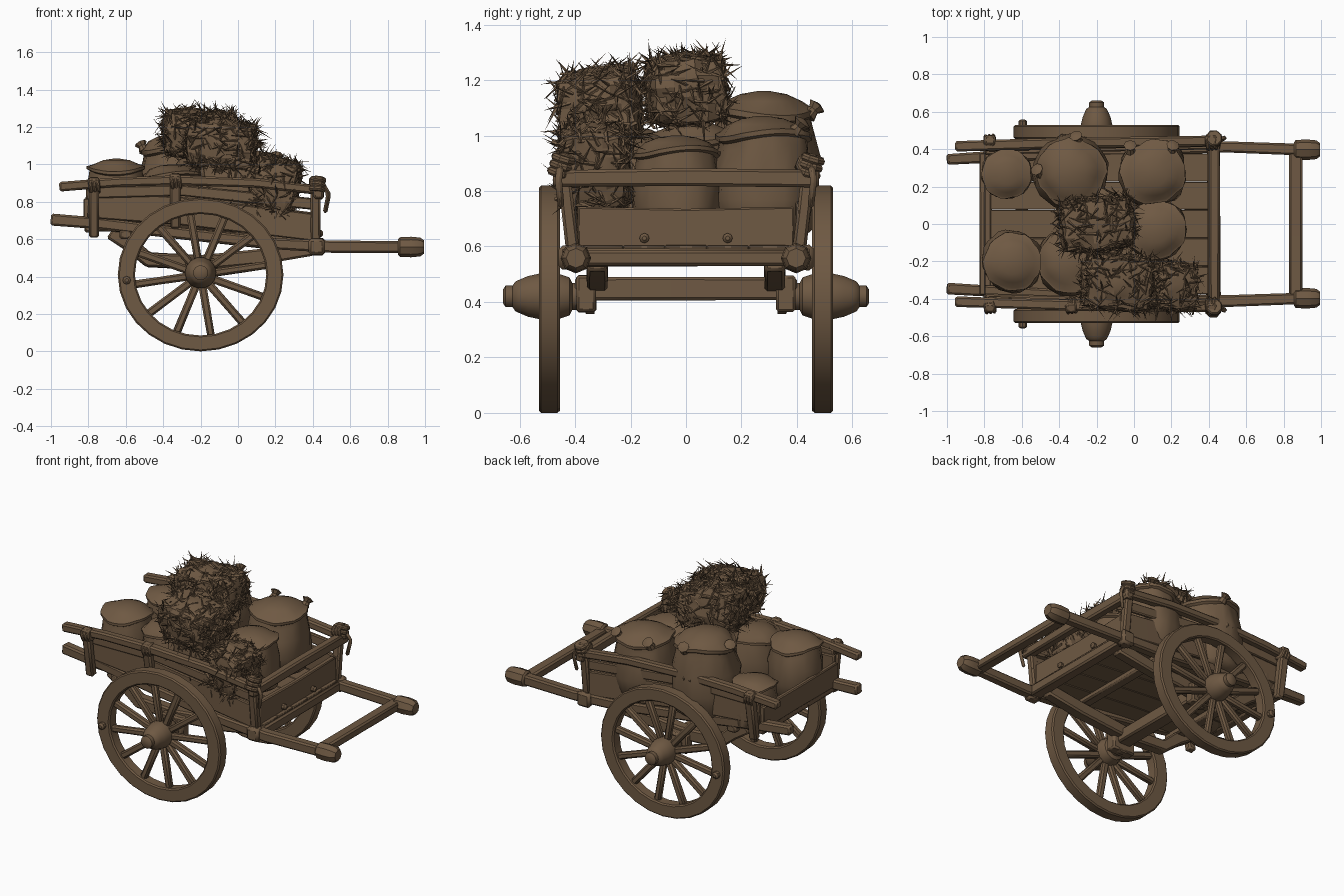
import bpy, bmesh, math, random
from mathutils import Vector, Matrix, Euler, noise

random.seed(4)
if "Cube" in bpy.data.objects:
    bpy.data.objects.remove(bpy.data.objects["Cube"])

BROWN = (0.158, 0.1, 0.056, 1)
mat = bpy.data.materials.new("weathered brown")
mat.use_nodes = True
mat.diffuse_color = BROWN
bsdf = mat.node_tree.nodes["Principled BSDF"]
bsdf.inputs["Base Color"].default_value = BROWN
bsdf.inputs["Roughness"].default_value = 0.9


def make(name, bm, bevel=0.0, angle=35):
    bmesh.ops.recalc_face_normals(bm, faces=bm.faces)
    me = bpy.data.meshes.new(name)
    bm.to_mesh(me)
    bm.free()
    me.materials.append(mat)
    me.shade_smooth()
    me.set_sharp_from_angle(angle=math.radians(angle))
    ob = bpy.data.objects.new(name, me)
    bpy.context.collection.objects.link(ob)
    if bevel:
        mod = ob.modifiers.new("Bevel", "BEVEL")
        mod.width = bevel
        mod.segments = 1


def beam(name, pts, w, h, up=(0, 0, 1), bevel=0.01, wobble=0.06):
    """Rectangular timber swept through points: w across, h along the up direction."""
    pts = [Vector(p) for p in pts]
    bm = bmesh.new()
    rings = []
    for i, p in enumerate(pts):
        t = (pts[min(i + 1, len(pts) - 1)] - pts[max(i - 1, 0)]).normalized()
        side = t.cross(Vector(up)).normalized()
        top = side.cross(t)
        k = 1 + random.uniform(-wobble, wobble)
        rings.append([bm.verts.new(p + side * (a * w * k / 2) + top * (b * h * k / 2))
                      for a, b in ((-1, -1), (1, -1), (1, 1), (-1, 1))])
    for r, s in zip(rings, rings[1:]):
        for j in range(4):
            bm.faces.new((r[j], r[(j + 1) % 4], s[(j + 1) % 4], s[j]))
    bm.faces.new(rings[0])
    bm.faces.new(rings[-1])
    make(name, bm, bevel)


def lathe(name, profile, matrix, seg=16, closed=False, warp=None, bevel=0.0, angle=35):
    """Profile of (radius, height) turned around local z."""
    bm = bmesh.new()
    rings = []
    for r, z in profile:
        ring = []
        for j in range(seg):
            a = math.tau * j / seg
            p = Vector((r * math.cos(a), r * math.sin(a), z))
            ring.append(bm.verts.new(matrix @ (warp(p, a) if warp else p)))
        rings.append(ring)
    pairs = list(zip(rings, rings[1:])) + ([(rings[-1], rings[0])] if closed else [])
    for r, s in pairs:
        for j in range(seg):
            bm.faces.new((r[j], r[(j + 1) % seg], s[(j + 1) % seg], s[j]))
    if not closed:
        bm.faces.new(rings[0])
        bm.faces.new(rings[-1])
    make(name, bm, bevel, angle)


def facing(loc, direction):
    return Matrix.Translation(loc) @ Vector(direction).to_track_quat("Z", "Y").to_matrix().to_4x4()


def binding(name, loc, direction, r, length):
    """Ridged rope wrapping."""
    prof = []
    for i in range(3):
        z = (i / 3 - 0.5) * length
        prof += [(r * 0.85, z), (r, z + length * 0.1), (r, z + length * 0.23)]
    prof.append((r * 0.85, length / 2))
    lathe(name, prof, facing(loc, direction), 8)


# Wheels, axle and hubs
AX, AZ = -0.2, 0.41
RX, RZ = 0.443, 0.41
HUB = [(0.025, 0.66), (0.04, 0.65), (0.04, 0.625), (0.055, 0.615), (0.062, 0.6), (0.075, 0.57), (0.084, 0.53),
       (0.084, 0.46), (0.07, 0.42), (0.05, 0.41), (0.05, 0.37), (0.065, 0.36), (0.065, 0.33)]
for s, side in ((-1, "right"), (1, "left")):
    m = Matrix.Translation((AX, 0, AZ)) @ Matrix.Diagonal((RX / RZ, 1, 1, 1)) @ Matrix.Rotation(-s * math.pi / 2, 4, "X")
    lathe(side + "_wheel_rim", [(RZ, 0.455), (RZ, 0.53), (0.325, 0.53), (0.325, 0.455)],
          m, 28, closed=True, bevel=0.008, angle=25)
    lathe(side + "_hub", HUB, facing((AX, 0, AZ + 0.01), (0, s, 0)), 14)
    for i in range(12):
        a = math.tau * (i + 0.3) / 12
        d = Vector((math.cos(a) * RX, 0, math.sin(a) * RZ))
        c = Vector((AX, s * 0.492, AZ))
        beam(side + "_spoke", [c + d * 0.15, c + d * 0.5, c + d * 0.82], 0.042, 0.04, (0, 1, 0))
    lathe(side + "_rim_peg", [(0.022, 0), (0.022, 0.03), (0.01, 0.04)],
          facing((AX - 0.395, s * 0.52, AZ - 0.03), (0, s, 0)), 8)
    beam(side + "_axle_bracket", [(AX - 0.08, s * 0.36, 0.43), (AX + 0.08, s * 0.36, 0.43)], 0.07, 0.13)
beam("axle", [(AX, -0.4, 0.448), (AX, 0, 0.448), (AX, 0.4, 0.448)], 0.09, 0.08)

# Floor planks, sloping up to the rear
for i in range(5):
    y = -0.302 + 0.151 * i
    beam("floor_plank", [(-0.82, y, 0.665), (-0.2, y, 0.635), (0.45, y, 0.585)], 0.15, 0.035, bevel=0.004, wobble=0.01)
for x, z in ((-0.6, 0.625), (0.1, 0.585)):
    beam("floor_crosspiece", [(x, -0.4, z), (x, 0.4, z)], 0.07, 0.05)

# Sides: shafts, runners, boards, rails, posts
for s, side in ((-1, "right"), (1, "left")):
    beam(side + "_shaft", [(-1, s * 0.345, 0.705), (-0.75, s * 0.36, 0.685), (-0.3, s * 0.385, 0.63),
                           (0.2, s * 0.405, 0.575), (0.5, s * 0.412, 0.56), (0.97, s * 0.395, 0.558)], 0.06, 0.062)
    beam(side + "_runner", [(-0.68, s * 0.32, 0.64), (-0.58, s * 0.32, 0.575), (-0.48, s * 0.32, 0.49),
                            (-0.2, s * 0.32, 0.475), (0.15, s * 0.32, 0.51), (0.4, s * 0.32, 0.55)], 0.075, 0.08)
    beam(side + "_side_board", [(-0.8, s * 0.385, 0.785), (-0.3, s * 0.4, 0.75), (0.43, s * 0.415, 0.66)], 0.03, 0.15, bevel=0.006)
    beam(side + "_upper_board", [(-0.78, s * 0.4, 0.85), (-0.3, s * 0.415, 0.86), (0.43, s * 0.425, 0.785)], 0.025, 0.06, bevel=0.006)
    beam(side + "_top_rail", [(-0.955, s * 0.415, 0.88), (-0.65, s * 0.425, 0.905), (-0.32, s * 0.435, 0.915),
                              (0.1, s * 0.44, 0.9), (0.45, s * 0.445, 0.86)], 0.055, 0.05)
    for x, z0, z1 in ((-0.77, 0.61, 0.93), (-0.335, 0.66, 0.95), (0.415, 0.52, 0.935)):
        beam(side + "_post", [(x, s * 0.4, z0), (x, s * 0.425, (z0 + z1) / 2), (x, s * 0.45, z1)], 0.05, 0.055, (1, 0, 0))
        binding(side + "_rail_binding", (x, s * 0.437, z1 - 0.045), (1, 0.1, 0.15), 0.044, 0.06)
    binding(side + "_corner_binding", (0.425, s * 0.45, 0.89), (0.1, 0.3, 1), 0.046, 0.08)
    beam(side + "_sill_end", [(0.42, s * 0.39, 0.56), (0.42, s * 0.46, 0.56)], 0.09, 0.09, bevel=0.015)
    beam(side + "_rope_tail", [(0.45, s * 0.45, 0.9), (0.485, s * 0.46, 0.84), (0.465, s * 0.45, 0.74)], 0.025, 0.025, (0, 1, 0))
    lathe(side + "_shaft_cap", [(0.04, -0.07), (0.052, -0.06), (0.055, 0), (0.05, 0.05), (0.035, 0.07)],
          facing((0.925, s * 0.397, 0.558), (1, 0, 0)), 8)
beam("pull_bar", [(0.865, -0.4, 0.558), (0.865, 0, 0.558), (0.865, 0.4, 0.558)], 0.07, 0.055)

# Front and rear ends
beam("front_sill", [(0.425, -0.45, 0.56), (0.425, 0, 0.56), (0.425, 0.45, 0.56)], 0.075, 0.065)
beam("front_board", [(0.41, -0.39, 0.665), (0.41, 0, 0.665), (0.41, 0.39, 0.665)], 0.035, 0.15, bevel=0.006)
beam("front_rail", [(0.43, -0.48, 0.845), (0.43, 0, 0.85), (0.43, 0.48, 0.845)], 0.055, 0.062)
beam("rear_board", [(-0.81, -0.38, 0.745), (-0.81, 0, 0.745), (-0.81, 0.38, 0.745)], 0.03, 0.14, bevel=0.006)
beam("rear_sill", [(-0.79, -0.38, 0.66), (-0.79, 0.38, 0.66)], 0.06, 0.05)
for y in (-0.15, 0.15):
    lathe("front_peg", [(0.018, 0), (0.018, 0.02), (0.008, 0.03)], facing((0.425, y, 0.63), (1, 0, 0)), 8)

# Sacks: bulging body, rolled rim and domed contents
SACK = [(0.75, 0), (0.92, 0.06), (1, 0.3), (0.98, 0.55), (0.88, 0.74), (0.86, 0.8), (0.94, 0.82),
        (0.94, 0.86), (0.86, 0.87), (0.7, 0.93), (0.42, 0.98), (0.12, 1)]


def sack(x, y, r, top, z0=0.64):
    def warp(p, a):
        h = p.z / (top - z0)
        fold = 0.025 * math.sin(9 * a + 5 * h + x * 9) * (1 if h < 0.87 else 0.2)
        lump = 0.1 * noise.noise(Vector((p.x * 7 + x * 20, p.y * 7 + y * 20, p.z * 6)))
        return Vector((p.x * (1 + fold + lump), p.y * (1 + fold + lump),
                       p.z + (0.015 * math.sin(2 * a + x * 7) if 0.7 < h < 0.9 else 0)))
    lathe("sack", [(a * r, b * (top - z0)) for a, b in SACK], Matrix.Translation((x, y, z0)), 28, warp=warp, angle=50)


for args in ((-0.68, 0.27, 0.14, 0.94), (-0.65, -0.2, 0.165, 1.03), (-0.34, 0.28, 0.2, 1.16),
             (0.1, 0.275, 0.185, 1.07), (0.12, -0.03, 0.165, 1.0), (-0.34, -0.2, 0.18, 1.0),
             (-0.2, 0.03, 0.17, 1.05)):
    sack(*args)
# Gathered ears on the tall sacks
for x, y, z in ((-0.5, 0.27, 1.1), (-0.3, 0.44, 1.1), (0.2, 0.39, 1.04), (-0.02, 0.39, 1.03)):
    lathe("sack_ear", [(0.03, 0), (0.02, 0.03), (0.035, 0.05), (0.01, 0.06)],
          facing((x, y, z - 0.03), (x * 0.5, y, 0.5)), 8)


# Hay bales: lumpy block covered in straw blades
def bale(loc, size, rot, blades):
    bm = bmesh.new()
    bmesh.ops.create_cube(bm, size=1)
    bmesh.ops.subdivide_edges(bm, edges=bm.edges, cuts=6, use_grid_fill=True)
    m = Matrix.Translation(loc) @ Euler(rot).to_matrix().to_4x4()
    half = Vector(size) / 2
    for v in bm.verts:
        p = v.co * 2
        p = p.lerp(p.normalized() * 1.15, 0.4)
        p *= 1 + random.uniform(-0.07, 0.07)
        v.co = m @ Vector((p.x * half.x, p.y * half.y, p.z * half.z))
    bm.normal_update()
    roots = [(f.calc_center_median(), f.normal.copy()) for f in bm.faces]
    for _ in range(blades):
        c, n = random.choice(roots)
        d = Vector([random.gauss(0, 1) for _ in "xyz"])
        d = (d - n * d.dot(n)).normalized()
        c = c + d * random.uniform(-0.03, 0.03)
        d = (d + n * random.choice((0.1, 0.2, 0.35, 0.8))).normalized()
        w = n.cross(d).normalized() * 0.008
        u = d.cross(w)
        tip = bm.verts.new(c + d * random.uniform(0.05, 0.09))
        base = [bm.verts.new(c - d * 0.02 + q) for q in (w, -w, u)]
        for j in range(3):
            bm.faces.new((base[j], base[(j + 1) % 3], tip))
        bm.faces.new(base)
    make("hay_bale", bm, angle=20)


bale((-0.2, 0.0, 1.165), (0.38, 0.27, 0.24), (0.06, 0.03, 0.1), 420)
bale((-0.09, -0.31, 1.11), (0.36, 0.28, 0.25), (0.1, 0.12, -0.08), 420)
bale((0.2, -0.33, 0.89), (0.24, 0.24, 0.28), (0.05, 0.25, -0.1), 360)
bale((-0.05, -0.33, 0.85), (0.3, 0.16, 0.3), (0, 0, 0), 120)
# Cords around the top bale
for x in (-0.28, -0.12):
    beam("bale_cord", [(x, -0.13, 1.06), (x, -0.138, 1.24), (x, 0, 1.295), (x, 0.138, 1.25), (x, 0.13, 1.06)],
         0.015, 0.015, (1, 0, 0))
